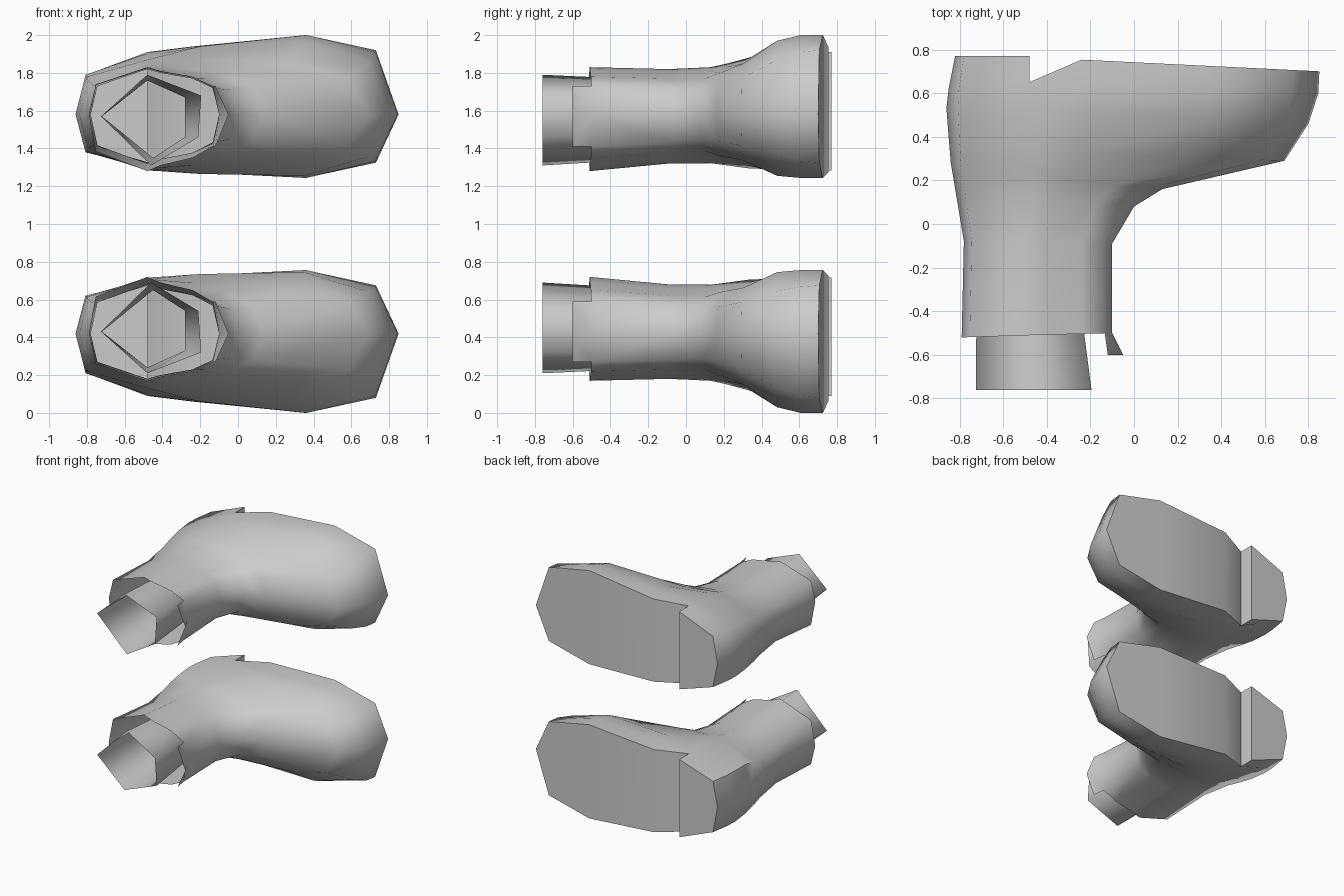
import bpy, bmesh
from math import radians

cube = bpy.data.objects.get("Cube")
if cube:
    bpy.data.objects.remove(cube, do_unlink=True)

grey = bpy.data.materials.new("plain_grey")
grey.use_nodes = True
colour = (0.6, 0.6, 0.6, 1)
grey.diffuse_color = colour
grey.node_tree.nodes["Principled BSDF"].inputs["Base Color"].default_value = colour

# Boot cross-sections from cuff to sole:
# x of back, middle, front; y of back, middle, front;
# half heights of the five inner stations; underside ratio at back and front
RINGS = [
    (-.79, -.48, -.10, -.52, -.51, -.50, .16, .25, .23, .20, .15, 1.25, 1.1),
    (-.78, -.48, -.10, -.08, -.09, -.09, .15, .24, .22, .19, .14, 1.1, 1.05),
    (-.82, -.46, 0, .16, .13, .08, .16, .25, .23, .19, .13, 1.05, 1),
    (-.84, -.45, .13, .28, .22, .16, .18, .27, .25, .22, .14, 1, 1),
    (-.85, -.44, .69, .40, .33, .29, .20, .30, .29, .27, .19, 1, .85),
    (-.86, -.42, .80, .53, .52, .46, .21, .32, .36, .39, .28, 1, .75),
    (-.85, -.46, .845, .62, .62, .60, .21, .33, .36, .42, .33, 1, .7),
    (-.82, -.48, .85, .77, .765, .70, .21, .33, .36, .42, .34, 1, .7),
]
FRONT_STEPS = (.18, .63, .91, 1)   # station spacing from middle to front
CENTRE = .58                       # height of a boot axis above the mirror plane


def lerp(a, b, t):
    return a + (b - a) * t


def ring_points(xb, xm, xf, yb, ym, yf, *rest):
    """Closed loop: back, over the upper side, front, back along the underside."""
    heights = (0, *rest[:5], 0)
    rb, rf = rest[5:]
    stations = [(xb, yb), (lerp(xb, xm, .12), lerp(yb, ym, .12)), (xm, ym)]
    stations += [(lerp(xm, xf, t), lerp(ym, yf, t)) for t in FRONT_STEPS]
    upper = [(x, y, h) for (x, y), h in zip(stations, heights)]
    under = [(x, y, -h * lerp(rb, rf, i / 6)) for i, (x, y, h) in enumerate(upper)]
    return upper + under[5:0:-1]


def bridge(bm, a, b):
    for i in range(len(a)):
        j = (i + 1) % len(a)
        bm.faces.new((a[i], a[j], b[j], b[i]))


def finish(bm, name, angle):
    bmesh.ops.recalc_face_normals(bm, faces=bm.faces)
    mesh = bpy.data.meshes.new(name)
    bm.to_mesh(mesh)
    bm.free()
    mesh.materials.append(grey)
    obj = bpy.data.objects.new(name, mesh)
    bpy.context.collection.objects.link(obj)
    bpy.ops.object.select_all(action="DESELECT")
    obj.select_set(True)
    bpy.context.view_layer.objects.active = obj
    bpy.ops.object.shade_smooth_by_angle(angle=radians(angle))


def make_boot(label, side):
    bm = bmesh.new()

    def vert(x, y, h):
        return bm.verts.new((x, y, 1 + side * (CENTRE + h)))

    # Shaft and foot walls
    loops = []
    for number, ring in enumerate(RINGS):
        points = ring_points(*ring)
        if number == len(RINGS) - 1:   # lift the arch in front of the heel
            for k in (2, 10):
                points[k] = (points[k][0], .65, points[k][2])
        loops.append([vert(*p) for p in points])
    for a, b in zip(loops, loops[1:]):
        bridge(bm, a, b)

    # Heel block with a step down to the arch
    g = loops[-1]
    top, low = [vert(g[k].co.x, .77, side * (g[k].co.z - 1) - CENTRE) for k in (2, 10)]
    bm.faces.new((g[1], g[2], top))
    bm.faces.new((g[11], low, g[10]))
    bm.faces.new((top, g[2], g[10], low))
    bm.faces.new((top, low, g[11], g[0], g[1]))

    # Arch slope and sole
    for k in (2, 3, 4):
        bm.faces.new((g[k], g[k + 1], g[11 - k], g[12 - k]))
    bm.faces.new((g[5], g[6], g[7]))

    # Flap at the front of the cuff
    flap = [vert(-.12, -.60, .15), vert(-.05, -.60, 0), vert(-.12, -.60, -.17)]
    for k in (0, 1):
        bm.faces.new((loops[0][5 + k], loops[0][6 + k], flap[k + 1], flap[k]))
    finish(bm, label + "_boot", 60)


def make_leg_tube(label, side):
    # Five-sided open tube that narrows into the boot
    bm = bmesh.new()
    outer = [(-.725, -.01), (-.48, .21), (-.195, .10), (-.21, -.12), (-.46, -.27)]
    inner = [(-.72, -.01), (-.48, .18), (-.28, .09), (-.28, -.12), (-.45, -.23)]
    ends = []
    for section, y in ((outer, -.76), (inner, -.1)):
        ends.append([bm.verts.new((x, y, 1 + side * (CENTRE + h))) for x, h in section])
    bridge(bm, *ends)
    finish(bm, label + "_leg_tube", 100)


for label, side in (("upper", 1), ("lower", -1)):
    make_boot(label, side)
    make_leg_tube(label, side)
